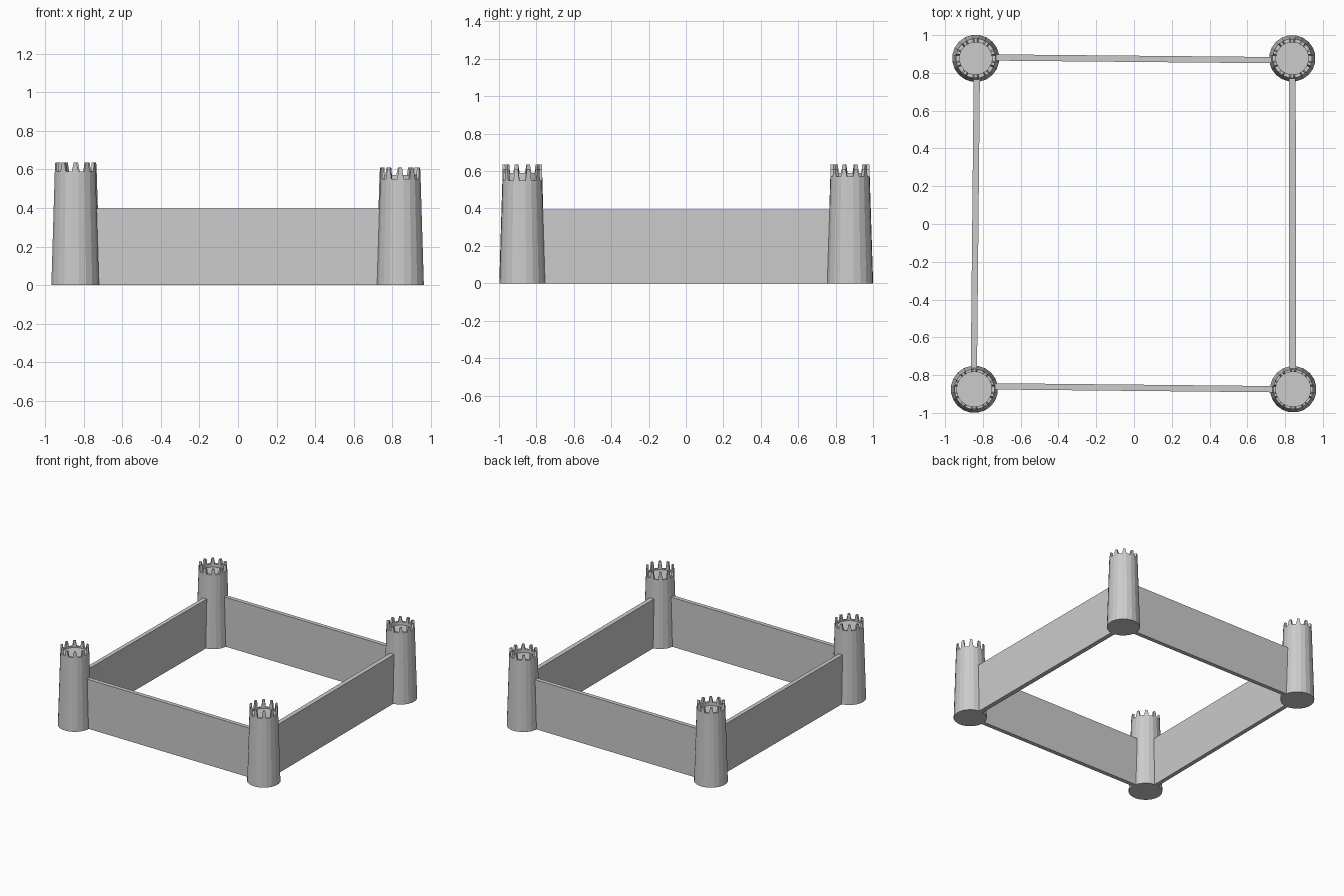
import bpy, bmesh
from math import cos, sin, pi, atan2
from mathutils import Vector

if "Cube" in bpy.data.objects:
    bpy.data.objects.remove(bpy.data.objects["Cube"])

SIDES = 20


def finish(bm, name):
    bmesh.ops.recalc_face_normals(bm, faces=bm.faces)
    me = bpy.data.meshes.new(name)
    bm.to_mesh(me)
    bm.free()
    ob = bpy.data.objects.new(name, me)
    bpy.context.collection.objects.link(ob)
    return ob


# Tapered round tower with a ring of narrowing battlements
def tower(name, x, y, r_base, r_top, rim, top, r_floor, recess):
    bm = bmesh.new()

    def ring(r, z):
        return [bm.verts.new((x + r * cos(2 * pi * (i + .5) / SIDES),
                              y + r * sin(2 * pi * (i + .5) / SIDES), z))
                for i in range(SIDES)]

    def bridge(a, b):
        return [bm.faces.new((a[i], a[(i + 1) % SIDES], b[(i + 1) % SIDES], b[i]))
                for i in range(SIDES)]

    base, outer = ring(r_base, 0), ring(r_top, rim)
    inner, floor = ring(r_floor, rim), ring(r_floor, rim - recess)
    bm.faces.new(base)
    bridge(base, outer)
    rim_faces = bridge(outer, inner)
    bridge(inner, floor)
    bm.faces.new(floor)

    # raise every second rim face into a merlon
    for f in bmesh.ops.extrude_discrete_faces(bm, faces=rim_faces[::2])['faces']:
        c = f.calc_center_median()
        side = Vector((-(c.y - y), c.x - x, 0)).normalized()
        for v in f.verts:
            v.co -= side * (v.co - c).dot(side) * 0.5
            v.co.z = top
    return finish(bm, name)


# Straight curtain wall between two ground points
def wall(name, a, b, thick, height):
    a, b = Vector((*a, 0)), Vector((*b, 0))
    d = b - a
    bm = bmesh.new()
    bmesh.ops.create_cube(bm, size=1)
    bmesh.ops.scale(bm, vec=(d.length, thick, height), verts=bm.verts)
    ob = finish(bm, name)
    ob.location = (a + b) / 2 + Vector((0, 0, height / 2))
    ob.rotation_euler.z = atan2(d.y, d.x)


# Corner towers
tower("front_left_tower", -.845, -.875, .125, .107, .59, .635, .093, .01)
tower("front_right_tower", .843, -.875, .123, .106, .55, .61, .093, .01)
tower("back_left_tower", -.838, .877, .125, .106, .59, .635, .086, .025)
tower("back_right_tower", .838, .877, .123, .105, .57, .61, .086, .025)

# Curtain walls
wall("front_wall", (-.79, -.859), (.79, -.875), .033, .398)
wall("back_wall", (-.79, .882), (.79, .867), .033, .398)
wall("left_wall", (-.848, -.81), (-.832, .81), .033, .395)
wall("right_wall", (.84, -.81), (.838, .81), .036, .395)
